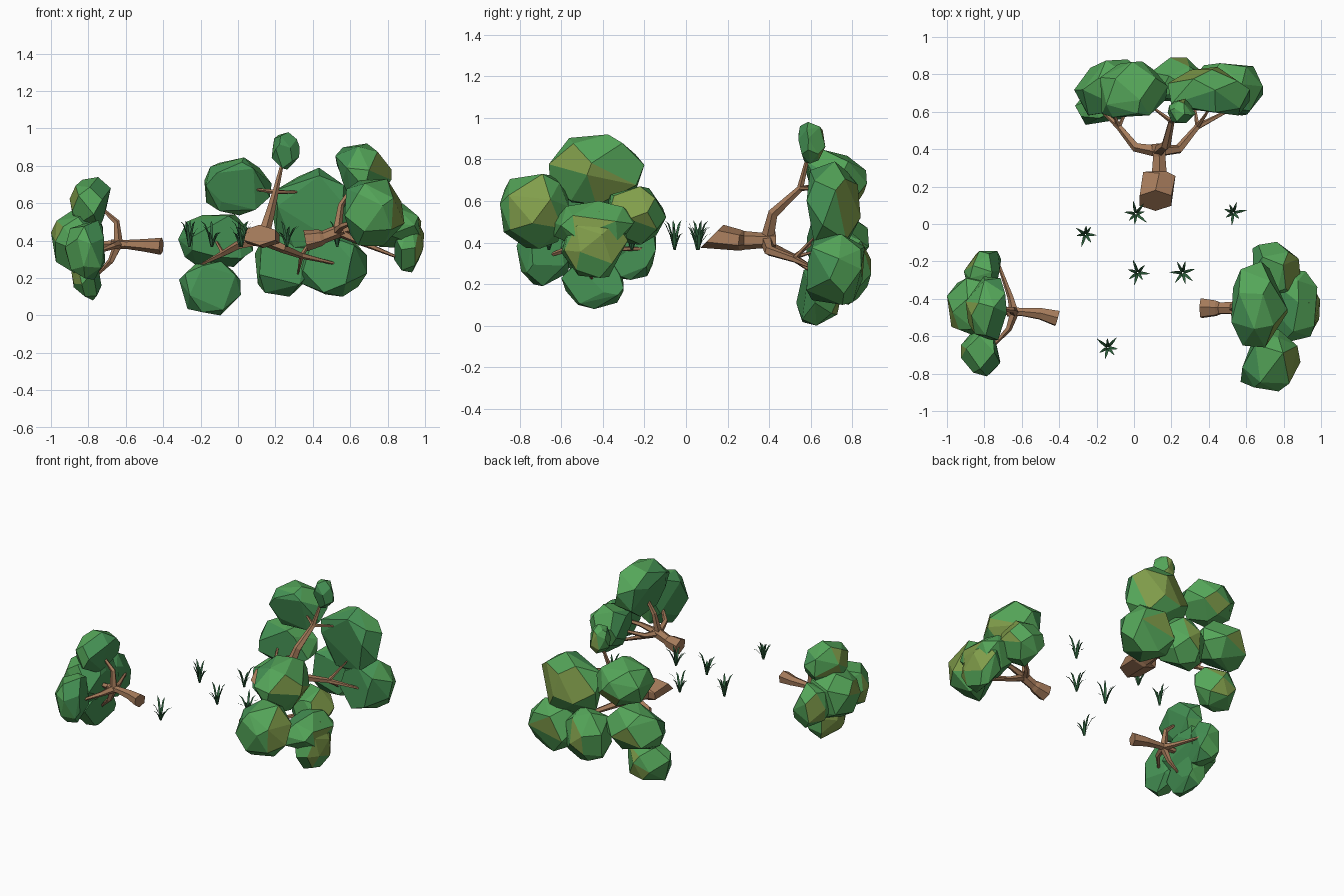
import bpy, bmesh, math, random
from mathutils import Vector, Matrix

random.seed(7)


def material(name, rgb):
    m = bpy.data.materials.new(name)
    m.diffuse_color = (*rgb, 1)
    return m


LEAF = material("leaf", (0.09, 0.38, 0.10))
SHADE = material("leaf_shade", (0.06, 0.29, 0.09))
OLIVE = material("leaf_tip", (0.22, 0.34, 0.07))
BARK = material("bark", (0.38, 0.20, 0.105))
GRASS = material("grass", (0.03, 0.13, 0.05))


def finish(bm, name, mats):
    bmesh.ops.recalc_face_normals(bm, faces=bm.faces)
    me = bpy.data.meshes.new(name)
    bm.to_mesh(me)
    bm.free()
    for m in mats:
        me.materials.append(m)
    ob = bpy.data.objects.new(name, me)
    bpy.context.collection.objects.link(ob)
    return ob


# Faceted foliage dome with a flat underside that exactly fills its bounding box
def clump(name, centre, size, axis, hub, n=22):
    out = Vector(centre) - Vector(hub)
    dome = (axis + 0.4 * out.normalized()).normalized()
    pts = []
    for i in range(n):
        z = 1 - 2 * (i + 0.5) / n
        a = i * 2.39996 + random.uniform(-0.3, 0.3)
        r = math.sqrt(1 - z * z)
        p = Vector((r * math.cos(a), r * math.sin(a), z))
        p += Vector(random.uniform(-0.2, 0.2) for _ in range(3))
        p.normalize()
        d = p.dot(dome)
        if d < -0.55:
            p -= dome * (d + 0.55)
        pts.append(p)
    lo = [min(p[k] for p in pts) for k in range(3)]
    hi = [max(p[k] for p in pts) for k in range(3)]
    bm = bmesh.new()
    for p in pts:
        bm.verts.new([centre[k] + size[k] * (2 * (p[k] - lo[k]) / (hi[k] - lo[k]) - 1)
                      for k in range(3)])
    hull = bmesh.ops.convex_hull(bm, input=bm.verts)
    bmesh.ops.delete(bm, geom=[v for v in bm.verts if not v.link_faces], context='VERTS')
    bmesh.ops.dissolve_limit(bm, angle_limit=math.radians(12), verts=bm.verts, edges=bm.edges)
    bm.normal_update()
    for f in bm.faces:
        d = f.normal.dot(axis)
        f.material_index = 2 if d > 0.8 and random.random() < 0.7 else (0 if d > -0.3 else 1)
    finish(bm, name, [LEAF, SHADE, OLIVE])


# Tapered tube along (x, y, z, radius[, width factor]) points
def tube(bm, path, sides=5, first=None):
    rings = []
    for i, p in enumerate(path):
        a, b = path[max(i - 1, 0)], path[min(i + 1, len(path) - 1)]
        t = Vector(first) if first and i == 0 else Vector(b[:3]) - Vector(a[:3])
        t.normalize()
        ref = Vector((0, 0.1, 1)) if abs(t.z) < 0.8 else Vector((1, 0.2, 0))
        u = t.cross(ref).normalized()
        v = u.cross(t)
        wide = p[4] if len(p) > 4 else 1
        ring = []
        for k in range(sides):
            ang = 2 * math.pi * (k + 0.5) / sides
            ring.append(bm.verts.new(
                Vector(p[:3]) + p[3] * (wide * u * math.cos(ang) + v * math.sin(ang))))
        rings.append(ring)
    for r0, r1 in zip(rings, rings[1:]):
        for k in range(sides):
            j = (k + 1) % sides
            bm.faces.new((r0[k], r0[j], r1[j], r1[k]))
    bm.faces.new(rings[0])
    bm.faces.new(rings[-1])


def tree(name, axis, hub, trunk, branches, clumps, first=None):
    bm = bmesh.new()
    tube(bm, trunk, 6, first)
    for b in branches:
        r = [0.034, 0.026, 0.017, 0.006][-len(b):] if len(b) > 2 else [0.013, 0.004]
        tube(bm, [(*p, q) for p, q in zip(b, r)])
    finish(bm, name + "_trunk", [BARK])
    for i, (c, s) in enumerate(clumps):
        clump(f"{name}_foliage_{i + 1}", c, s, Vector(axis), hub)


# Left tree, lying towards -x
J = (-0.64, -0.47, 0.38)
tree("left_tree", (-1, 0, 0), J,
     [(-0.41, -0.505, 0.37, 0.046), (-0.5, -0.48, 0.375, 0.034), (-0.6, -0.47, 0.38, 0.024),
      (-0.68, -0.47, 0.38, 0.026)],
     [[J, (-0.65, -0.46, 0.5), (-0.76, -0.45, 0.6)],
      [J, (-0.68, -0.46, 0.29), (-0.78, -0.45, 0.19)],
      [J, (-0.66, -0.39, 0.37), (-0.74, -0.17, 0.37)],
      [J, (-0.67, -0.56, 0.37), (-0.78, -0.68, 0.33)],
      [J, (-0.72, -0.46, 0.38), (-0.84, -0.45, 0.39)]],
     [((-0.79, -0.45, 0.60), (0.11, 0.17, 0.14)),
      ((-0.82, -0.68, 0.35), (0.105, 0.135, 0.16)),
      ((-0.86, -0.45, 0.39), (0.14, 0.16, 0.17)),
      ((-0.81, -0.45, 0.21), (0.08, 0.15, 0.13)),
      ((-0.81, -0.27, 0.37), (0.10, 0.125, 0.15))])

# Back tree, lying towards +y, with a flared slanted base
J = (0.13, 0.39, 0.41)
tree("back_tree", (0, 1, 0), J,
     [(0.115, 0.125, 0.43, 0.078, 1.25), (0.135, 0.265, 0.41, 0.05, 2.0),
      (0.135, 0.28, 0.41, 0.045), (0.135, 0.36, 0.41, 0.038), (0.13, 0.43, 0.41, 0.042)],
     [[J, (0.17, 0.42, 0.54), (0.2, 0.55, 0.66), (0.25, 0.6, 0.87)],
      [J, (0.01, 0.41, 0.38), (-0.08, 0.52, 0.33), (-0.2, 0.63, 0.27)],
      [J, (0.24, 0.40, 0.36), (0.34, 0.52, 0.32), (0.55, 0.63, 0.27)],
      [(0.2, 0.55, 0.66), (0.05, 0.66, 0.68)],
      [(0.2, 0.55, 0.66), (0.37, 0.65, 0.66)],
      [(-0.08, 0.52, 0.33), (-0.13, 0.64, 0.42)],
      [(-0.08, 0.52, 0.33), (-0.03, 0.63, 0.36)],
      [(0.34, 0.52, 0.32), (0.32, 0.66, 0.22)],
      [(0.34, 0.52, 0.32), (0.42, 0.64, 0.45)]],
     [((0.0, 0.72, 0.69), (0.18, 0.15, 0.155)),
      ((0.255, 0.605, 0.88), (0.075, 0.065, 0.10)),
      ((-0.12, 0.73, 0.40), (0.20, 0.15, 0.14)),
      ((-0.15, 0.64, 0.145), (0.165, 0.11, 0.145)),
      ((0.24, 0.77, 0.28), (0.15, 0.12, 0.18)),
      ((0.50, 0.72, 0.27), (0.19, 0.14, 0.17)),
      ((0.40, 0.71, 0.57), (0.22, 0.13, 0.22))], first=(0, 0.7, -0.7))

# Right tree, lying towards +x
J = (0.53, -0.45, 0.45)
tree("right_tree", (1, 0, 0), J,
     [(0.36, -0.45, 0.40, 0.058), (0.44, -0.45, 0.415, 0.045), (0.46, -0.45, 0.42, 0.034),
      (0.56, -0.45, 0.46, 0.036)],
     [[J, (0.55, -0.43, 0.59), (0.64, -0.43, 0.73)],
      [J, (0.56, -0.57, 0.48), (0.70, -0.72, 0.53)],
      [J, (0.58, -0.37, 0.45), (0.74, -0.24, 0.51)],
      [J, (0.66, -0.45, 0.39), (0.88, -0.44, 0.30)],
      [J, (0.66, -0.44, 0.48), (0.84, -0.44, 0.48)]],
     [((0.67, -0.43, 0.75), (0.15, 0.23, 0.17)),
      ((0.73, -0.73, 0.55), (0.16, 0.165, 0.18)),
      ((0.76, -0.24, 0.53), (0.13, 0.145, 0.14)),
      ((0.86, -0.44, 0.48), (0.12, 0.20, 0.12)),
      ((0.915, -0.44, 0.39), (0.08, 0.16, 0.16))])

# Grass tufts of bent tapered blades, two tall ones among shorter
for i, (x, y) in enumerate([(0.01, 0.055), (0.53, 0.06), (-0.26, -0.055), (0.02, -0.26),
                            (0.26, -0.26), (-0.14, -0.66)]):
    bm = bmesh.new()
    turn = random.uniform(0, 6)
    for k in range(7):
        rot = Matrix.Rotation(turn + k * 2 * math.pi / 7 + random.uniform(-0.2, 0.2), 3, 'Z')
        reach, tall = random.uniform(0.045, 0.075), random.choice((0.08, 0.11, 0.14))
        rows = []
        for d, h, w in ((0.06, 0, 0.005), (0.3, 0.5, 0.008), (0.65, 0.88, 0.006), (1, 1, 0.001)):
            rows.append([bm.verts.new(Vector((x, y, 0.365)) + rot @ Vector((d * reach, s * w, h * tall)))
                         for s in (-1, 1)])
        for a, b in zip(rows, rows[1:]):
            bm.faces.new((a[0], a[1], b[1], b[0]))
    finish(bm, f"grass_tuft_{i + 1}", [GRASS])
